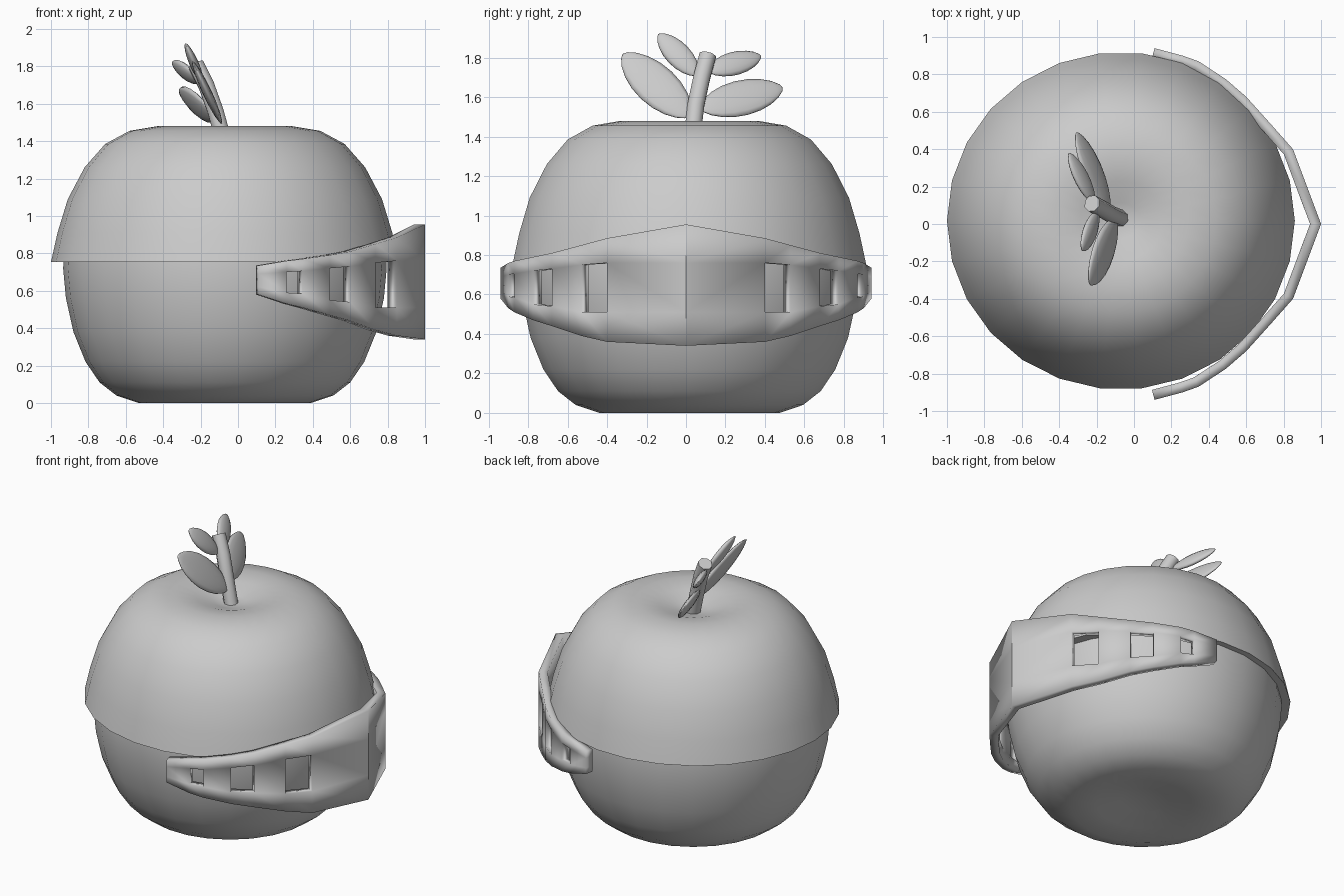
import bpy, bmesh, math
from mathutils import Vector, Matrix

cube = bpy.data.objects.get("Cube")
if cube:
    bpy.data.objects.remove(cube, do_unlink=True)

grey = bpy.data.materials.new("plain_grey")
grey.use_nodes = True
COLOUR = (0.6, 0.6, 0.6, 1)
grey.diffuse_color = COLOUR
grey.node_tree.nodes["Principled BSDF"].inputs["Base Color"].default_value = COLOUR


def finish(bm, name, angle=50):
    bmesh.ops.recalc_face_normals(bm, faces=bm.faces)
    mesh = bpy.data.meshes.new(name)
    bm.to_mesh(mesh)
    bm.free()
    mesh.materials.append(grey)
    ob = bpy.data.objects.new(name, mesh)
    bpy.context.collection.objects.link(ob)
    bpy.ops.object.select_all(action='DESELECT')
    ob.select_set(True)
    bpy.context.view_layer.objects.active = ob
    bpy.ops.object.shade_smooth_by_angle(angle=math.radians(angle))
    return ob


def lathe(name, profile, centre, squash=1.0, sides=26):
    """Spin a (radius, height) profile round a vertical axis."""
    bm = bmesh.new()
    verts = [bm.verts.new((r, 0, z)) for r, z in profile]
    edges = [bm.edges.new(pair) for pair in zip(verts, verts[1:])]
    bmesh.ops.spin(bm, geom=verts + edges, cent=(0, 0, 0), axis=(0, 0, 1),
                   angle=math.tau, steps=sides, use_duplicate=False)
    bmesh.ops.remove_doubles(bm, verts=bm.verts, dist=0.001)
    bmesh.ops.scale(bm, vec=(1, squash, 1), verts=bm.verts)
    bmesh.ops.translate(bm, vec=centre, verts=bm.verts)
    return finish(bm, name)


# Fruit: lower half, and upper half overhanging it like a cap
CENTRE = (-0.07, 0.017, 0)
lathe("lower_body", [(0, 0.06), (0.15, 0.045), (0.3, 0.015), (0.46, 0), (0.58, 0.04),
                     (0.67, 0.11), (0.745, 0.22), (0.81, 0.38), (0.85, 0.56),
                     (0.865, 0.72), (0.86, 0.8)], CENTRE)
lathe("upper_body", [(0.85, 0.79), (0.86, 0.755), (0.93, 0.755), (0.923, 0.785),
                     (0.895, 0.91), (0.84, 1.09), (0.75, 1.26), (0.64, 1.385),
                     (0.51, 1.455), (0.36, 1.48), (0.22, 1.46), (0.1, 1.42), (0, 1.4)],
      CENTRE, squash=0.97)

# Visor: per column x, y, then bottom, window bottom, window top and top heights
half = [
    (1.00, 0.00, 0.34, 0.51, 0.76, 0.955),
    (0.85, 0.40, 0.36, 0.51, 0.76, 0.885),
    (0.735, 0.53, 0.39, 0.51, 0.75, 0.85),
    (0.60, 0.68, 0.44, 0.54, 0.73, 0.81),
    (0.49, 0.775, 0.47, 0.55, 0.72, 0.79),
    (0.345, 0.87, 0.51, 0.585, 0.705, 0.77),
    (0.26, 0.90, 0.53, 0.59, 0.70, 0.76),
    (0.11, 0.94, 0.58, 0.62, 0.69, 0.735),
]
bm = bmesh.new()
for side in (1, -1):
    columns = [[bm.verts.new((x, side * y, z)) for z in heights]
               for x, y, *heights in half]
    for i, (a, b) in enumerate(zip(columns, columns[1:])):
        for row in range(3):
            if row == 1 and i % 2 == 1:
                continue  # window opening
            bm.faces.new((a[row], b[row], b[row + 1], a[row + 1]))
bmesh.ops.remove_doubles(bm, verts=bm.verts, dist=0.001)
visor = finish(bm, "visor", 40)
for poly in visor.data.polygons:
    outward = poly.normal.dot(poly.center) > 0
    break
shell = visor.modifiers.new("thickness", 'SOLIDIFY')
shell.thickness = 0.055
shell.offset = -1 if outward else 1
shell.use_even_offset = True

# Stem
curve = bpy.data.curves.new("stem", 'CURVE')
curve.dimensions = '3D'
curve.bevel_depth = 0.046
curve.bevel_resolution = 2
curve.use_fill_caps = True
line = curve.splines.new('POLY')
path = [(-0.07, 0.03, 1.38), (-0.12, 0.05, 1.56), (-0.17, 0.08, 1.7), (-0.225, 0.11, 1.81)]
line.points.add(len(path) - 1)
for point, co in zip(line.points, path):
    point.co = (*co, 1)
curve.materials.append(grey)
stem = bpy.data.objects.new("stem", curve)
bpy.context.collection.objects.link(stem)


def leaf(name, base, tip, width, thick=0.05):
    """Pointed flattened pod from base to tip."""
    base, tip = Vector(base), Vector(tip)
    along = (tip - base).normalized()
    across = Vector((0.9, 0, 0.42)).cross(along).normalized()
    facing = along.cross(across)
    bm = bmesh.new()
    bmesh.ops.create_uvsphere(bm, u_segments=14, v_segments=10, radius=1)
    for v in bm.verts:
        taper = math.sqrt(max(0, 1 - v.co.z ** 2)) ** 0.3
        v.co.x *= taper * width / 2
        v.co.y *= taper * thick / 2
        v.co.z *= (tip - base).length / 2
    turn = Matrix((across, facing, along)).transposed().to_4x4()
    bm.transform(Matrix.Translation((base + tip) / 2) @ turn)
    finish(bm, name, 80)


# Leaves
leaf("front_lower_leaf", (-0.09, 0.02, 1.5), (-0.24, -0.32, 1.82), 0.22)
leaf("back_lower_leaf", (-0.13, 0.07, 1.54), (-0.31, 0.49, 1.65), 0.2)
leaf("back_upper_leaf", (-0.21, 0.11, 1.73), (-0.35, 0.38, 1.81), 0.13)
leaf("front_upper_leaf", (-0.19, 0.06, 1.71), (-0.28, -0.14, 1.92), 0.13)
